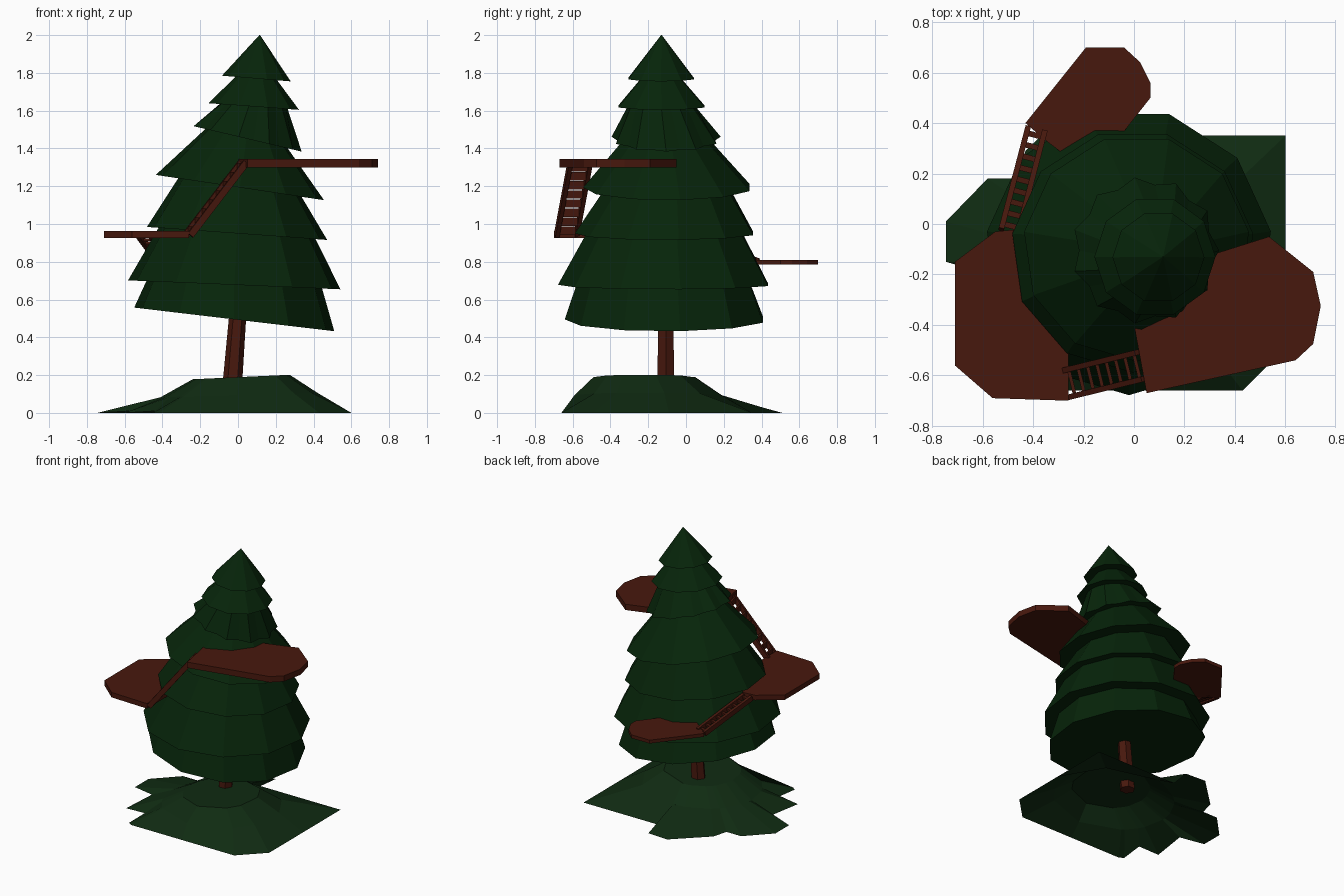
import bpy, bmesh
from math import sin, cos, pi, atan2
from mathutils import Vector

if "Cube" in bpy.data.objects:
    bpy.data.objects.remove(bpy.data.objects["Cube"])


def material(name, rgb):
    m = bpy.data.materials.new(name)
    m.diffuse_color = (*rgb, 1)
    m.use_nodes = True
    m.node_tree.nodes["Principled BSDF"].inputs["Base Color"].default_value = m.diffuse_color
    return m


GREEN = material("foliage_green", (0.002, 0.018, 0.003))
GRASS = material("grass_green", (0.005, 0.024, 0.006))
WOOD = material("wood_brown", (0.064, 0.009, 0.004))


def finish(bm, name, mat):
    bmesh.ops.recalc_face_normals(bm, faces=bm.faces[:])
    me = bpy.data.meshes.new(name)
    bm.to_mesh(me)
    bm.free()
    ob = bpy.data.objects.new(name, me)
    ob.data.materials.append(mat)
    bpy.context.collection.objects.link(ob)
    return ob


def bridge(bm, a, b):
    n = len(a)
    for i in range(n):
        bm.faces.new((a[i], a[(i + 1) % n], b[(i + 1) % n], b[i]))


def loft(name, rings, mat, bottom=True):
    bm = bmesh.new()
    loops = [[bm.verts.new(p) for p in ring] for ring in rings]
    for a, b in zip(loops, loops[1:]):
        bridge(bm, a, b)
    if bottom:
        bm.faces.new(loops[0])
    bm.faces.new(loops[-1])
    return finish(bm, name, mat)


def ring(x, y, z, r, n, tilt=0.0, jag=0.0):
    """Tilted polygon; odd corners may be pulled inward to make pleats."""
    pts = []
    for i in range(n):
        a = pi / 2 + (2 * i + 1) * pi / n
        k = r * (1 - jag * (i % 2))
        pts.append((x + k * cos(a), y + k * sin(a), z - tilt * k * cos(a)))
    return pts


# Foliage tiers: rim x, y, z, radius, tilt, top radius, sides, pleat depth
tiers = [
    (-0.02, -0.107, 0.495, 0.535, 0.118, 0.47, 11, 0),
    (-0.02, -0.11, 0.678, 0.568, 0.042, 0.42, 11, 0),
    (-0.005, -0.107, 0.95, 0.482, 0.072, 0.33, 11, 0),
    (0.01, -0.095, 1.193, 0.45, 0.150, 0.22, 11, 0),
    (0.045, -0.105, 1.452, 0.292, 0.235, 0.18, 22, 0.10),
    (0.083, -0.13, 1.622, 0.240, 0.073, 0.11, 10, 0),
    (0.097, -0.132, 1.77, 0.182, 0.083, 0.002, 10, 0),
    (0.115, -0.13, 2.0, 0, 0, 0, 0, 0),
]
for i, (t, nxt) in enumerate(zip(tiers, tiers[1:])):
    x, y, z, r, tilt, top, n, jag = t
    loft(f"foliage_tier_{i + 1}",
         [ring(x, y, z, r, n, tilt, jag),
          ring(nxt[0], nxt[1], nxt[2], top, n, nxt[4])], GREEN)

# Leaning trunk
loft("trunk", [ring(-0.031, -0.107, 0.14, 0.052, 6),
               ring(0.005, -0.107, 0.60, 0.044, 6)], WOOD)

# Grassy mound: open shell with a jagged outline
outline = [(0.60, 0.35, 0), (-0.06, 0.35, 0), (-0.04, 0.50, 0), (-0.20, 0.51, 0),
           (-0.43, 0.29, 0), (-0.46, 0.18, 0), (-0.58, 0.18, 0), (-0.745, 0.01, 0),
           (-0.745, -0.15, 0), (-0.57, -0.20, 0.01), (-0.60, -0.46, 0),
           (-0.44, -0.47, 0.01), (-0.45, -0.64, 0), (-0.42, -0.66, 0),
           (0.0, -0.66, 0), (0.43, -0.66, 0), (0.60, -0.49, 0), (0.60, -0.09, 0)]
middle, plateau = [], []
for px, py, _ in outline:
    a = atan2(py + 0.22, px - 0.02)
    c, s = cos(a), sin(a)
    plateau.append((0.02 + 0.26 * c, -0.22 + 0.27 * s, 0.19 + 0.012 * c))
    middle.append((0.01 + 0.42 * c, -0.20 + 0.39 * s, 0.095 + 0.012 * c))
loft("ground_mound", [outline, middle, plateau], GRASS, bottom=False)


# Three decks
def deck(name, pts, z0, z1):
    loft(name, [[(x, y, z) for x, y in pts] for z in (z0, z1)], WOOD)


deck("upper_deck", [(0.0, -0.40), (0.05, -0.67), (0.64, -0.54), (0.71, -0.475),
                    (0.74, -0.325), (0.71, -0.19), (0.535, -0.05),
                    (0.25, -0.14), (0.10, -0.30)], 1.30, 1.343)
deck("middle_deck", [(-0.71, -0.15), (-0.71, -0.56), (-0.56, -0.69), (-0.26, -0.70),
                     (-0.26, -0.42), (-0.40, -0.15), (-0.45, -0.02),
                     (-0.55, -0.03)], 0.925, 0.962)
deck("lower_deck", [(-0.43, 0.40), (-0.19, 0.70), (-0.04, 0.70), (0.025, 0.64),
                    (0.065, 0.56), (0.065, 0.50), (-0.045, 0.36), (-0.15, 0.355),
                    (-0.27, 0.27), (-0.355, 0.335)], 0.785, 0.81)


# Stairs: two stringers and evenly spaced steps
def bar(bm, a, b, side, w, h):
    s = side * (w / 2)
    up = (b - a).cross(side).normalized() * (h / 2)
    ends = [[bm.verts.new(p + i * s + j * up)
             for i, j in ((-1, -1), (1, -1), (1, 1), (-1, 1))] for p in (a, b)]
    bridge(bm, *ends)
    bm.faces.new(ends[0])
    bm.faces.new(ends[1])


def stairs(name, a, b, width, count, step_w, step_h, rail=0.022):
    a, b = Vector(a), Vector(b)
    d = b - a
    side = Vector((-d.y, d.x, 0)).normalized()
    run = Vector((d.x, d.y, 0)).normalized()
    bm = bmesh.new()
    for s in (-1, 1):
        off = side * s * (width - rail) / 2
        bar(bm, a + off, b + off, side, rail, 0.036)
    for i in range(count):
        p = a.lerp(b, (i + 0.5) / count)
        bar(bm, p - side * (width / 2 - rail), p + side * (width / 2 - rail),
            run, step_w, step_h)
    finish(bm, name, WOOD)


stairs("upper_stairs", (-0.265, -0.632, 0.94), (0.03, -0.56, 1.325), 0.13, 8, 0.014, 0.044)
stairs("lower_stairs", (-0.387, 0.375, 0.80), (-0.493, -0.03, 0.94), 0.09, 9, 0.022, 0.014)
